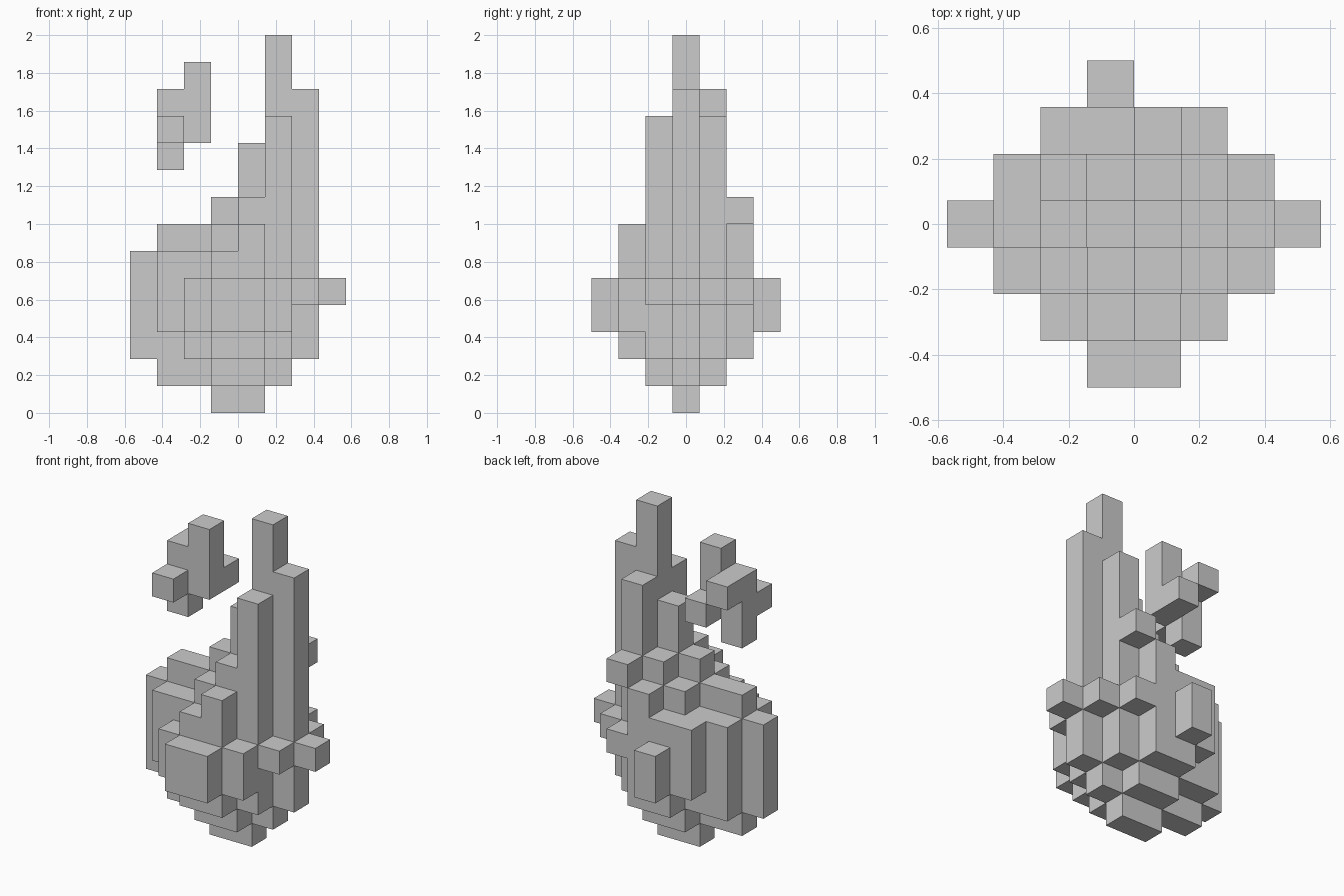
import bpy, bmesh, math
from mathutils import Vector

if "Cube" in bpy.data.objects:
    bpy.data.objects.remove(bpy.data.objects["Cube"])

V = 2 / 14  # edge length of one block


def block_shape(name, rows, extra=()):
    """Outer skin of stacked blocks. rows: {y: (first x, [(bottom, top), ...])}; extra: (x, y, bottom, top)."""
    columns = [(x0 + n, y, b, t) for y, (x0, spans) in rows.items()
               for n, (b, t) in enumerate(spans)]
    cells = {(x, y, z) for x, y, b, t in columns + list(extra) for z in range(b, t)}
    bm = bmesh.new()
    for cell in sorted(cells):
        centre = Vector((cell[0] + 0.5, cell[1], cell[2] + 0.5))
        for axis in range(3):
            for sign in (-1, 1):
                near = list(cell)
                near[axis] += sign
                if tuple(near) in cells:
                    continue
                n, u, w = Vector(), Vector(), Vector()
                n[axis] = sign / 2
                u[(axis + 1) % 3] = 0.5
                w[(axis + 2) % 3] = sign / 2
                corners = (-u - w, u - w, u + w, -u + w)
                bm.faces.new([bm.verts.new((centre + n + c) * V) for c in corners])
    bmesh.ops.remove_doubles(bm, verts=bm.verts, dist=1e-4)
    # merge coplanar squares into larger flat faces
    bmesh.ops.dissolve_limit(bm, angle_limit=math.radians(1),
                             verts=bm.verts, edges=bm.edges)
    mesh = bpy.data.meshes.new(name)
    bm.to_mesh(mesh)
    bm.free()
    bpy.context.collection.objects.link(bpy.data.objects.new(name, mesh))


# main flame, rows from front to back, with one block floating at the back
block_shape("flame_body", {
    -3: (-1, [(3, 5), (3, 5)]),
    -2: (-2, [(3, 5), (2, 6), (2, 7), (3, 5)]),
    -1: (-3, [(3, 6), (2, 6), (1, 7), (1, 8), (2, 11), (4, 5)]),
    0: (-4, [(2, 6), (1, 7), (1, 7), (0, 8), (0, 10), (1, 14), (2, 12), (4, 5)]),
    1: (-3, [(2, 6), (2, 6), (1, 7), (1, 8), (2, 11), (4, 5)]),
    2: (-2, [(3, 6), (2, 6), (2, 7), (4, 5)]),
    3: (-1, [(3, 5)]),
}, extra=[(1, 2, 7, 8)])

# detached spark, upper left
block_shape("flame_spark", {
    -1: (-3, [(10, 11)]),
    0: (-3, [(9, 12), (10, 13)]),
    1: (-3, [(11, 12), (10, 11)]),
})
